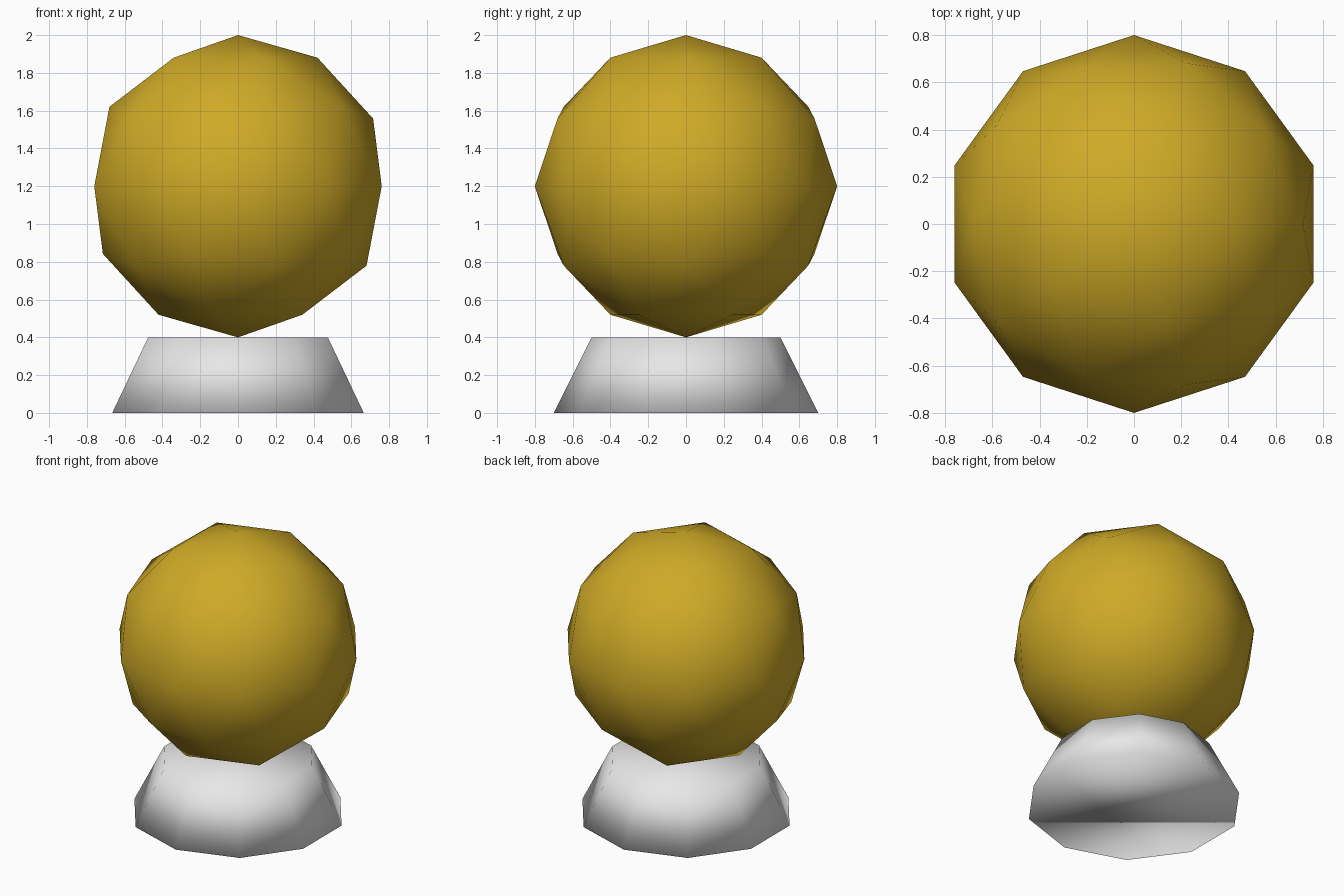
import bpy

# Remove the default cube
cube = bpy.data.objects.get("Cube")
if cube:
    bpy.data.objects.remove(cube, do_unlink=True)


def make_material(name, rgb):
    mat = bpy.data.materials.new(name)
    mat.use_nodes = True
    colour = (*rgb, 1.0)
    mat.diffuse_color = colour
    for node in mat.node_tree.nodes:
        if node.type == 'BSDF_PRINCIPLED':
            node.inputs["Base Color"].default_value = colour
    return mat


def finish(name, mat):
    """Name the newest object, colour it and shade it fully smooth."""
    obj = bpy.context.object
    obj.name = name
    obj.data.name = name
    obj.data.materials.append(mat)
    obj.data.shade_smooth()
    return obj


gold = make_material("gold", (0.62, 0.40, 0.02))
pale_grey = make_material("pale_grey", (0.8, 0.8, 0.8))

BASE_HEIGHT = 0.4
BALL_RADIUS = 0.8

# Tapered ten-sided base
bpy.ops.mesh.primitive_cone_add(
    vertices=10, radius1=0.7, radius2=0.5, depth=BASE_HEIGHT,
    location=(0, 0, BASE_HEIGHT / 2))
finish("base", pale_grey)

# Faceted ball resting on the base
bpy.ops.mesh.primitive_ico_sphere_add(
    subdivisions=2, radius=BALL_RADIUS,
    location=(0, 0, BASE_HEIGHT + BALL_RADIUS))
finish("ball", gold)
